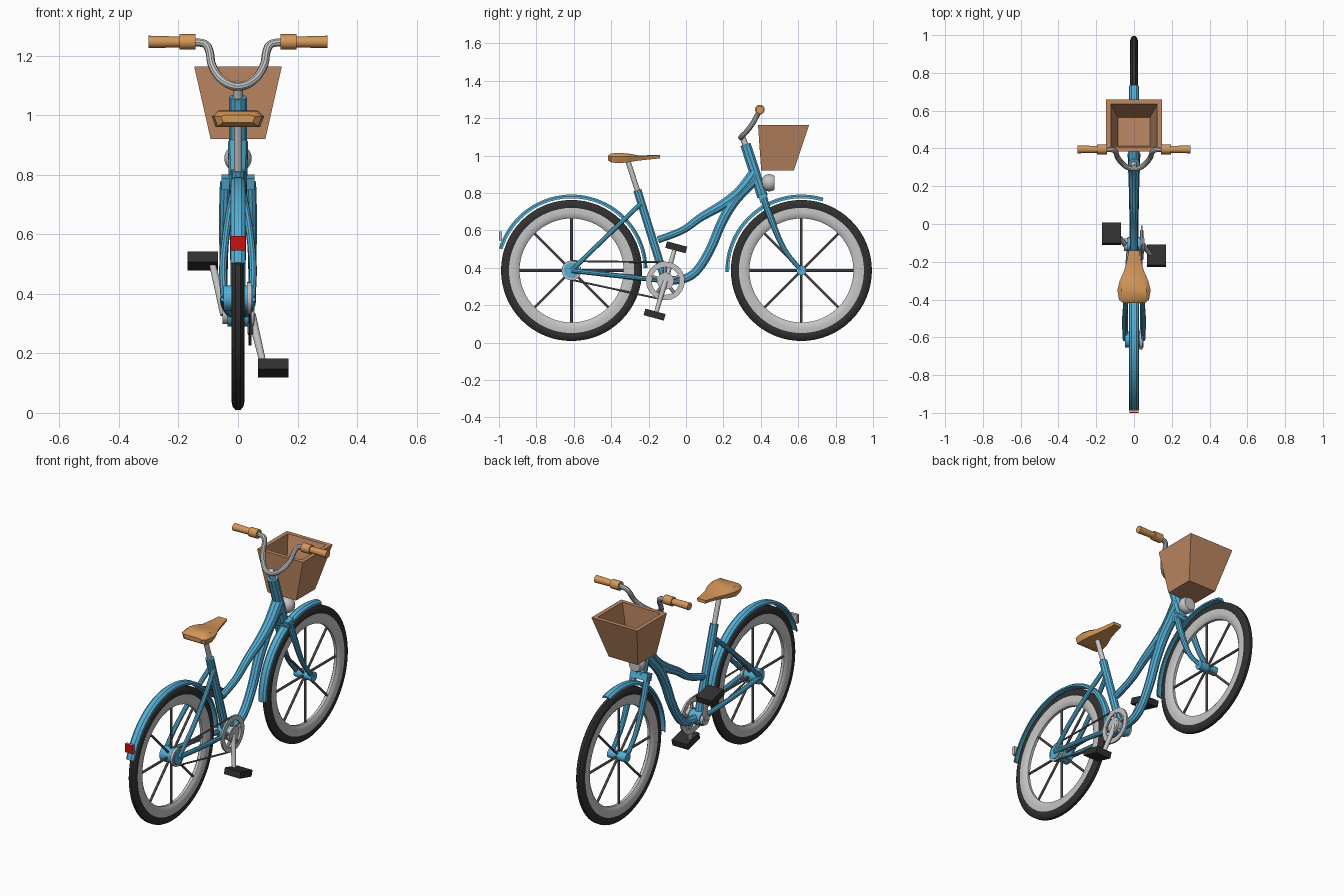
import bpy, bmesh
from math import sin, cos, pi, radians
from mathutils import Vector, Matrix

cube = bpy.data.objects.get("Cube")
if cube:
    bpy.data.objects.remove(cube)


def material(name, r, g, b):
    m = bpy.data.materials.new(name)
    m.use_nodes = True
    m.diffuse_color = (r, g, b, 1)
    m.node_tree.nodes["Principled BSDF"].inputs["Base Color"].default_value = (r, g, b, 1)
    return m


BLUE = material("blue paint", .09, .43, .67)
TAN = material("tan leather", .66, .31, .1)
WICKER = material("basket brown", .52, .25, .125)
SILVER = material("light grey metal", .56, .56, .56)
STEEL = material("dark grey metal", .17, .17, .18)
BLACK = material("black rubber", .03, .03, .03)
RED = material("red reflector", .62, .005, .005)


def add_mesh(name, bm, mat, smooth=True):
    bmesh.ops.recalc_face_normals(bm, faces=bm.faces)
    me = bpy.data.meshes.new(name)
    bm.to_mesh(me)
    bm.free()
    me.materials.append(mat)
    ob = bpy.data.objects.new(name, me)
    bpy.context.collection.objects.link(ob)
    if smooth:
        bpy.ops.object.select_all(action='DESELECT')
        ob.select_set(True)
        bpy.context.view_layer.objects.active = ob
        bpy.ops.object.shade_smooth_by_angle(angle=radians(35))
    return ob


def loft(name, rings, mat, closed=False, smooth=True):
    """Skin a list of equal point rings, capping the ends unless closed."""
    bm = bmesh.new()
    rows = [[bm.verts.new(p) for p in ring] for ring in rings]
    n = len(rows[0])
    pairs = list(zip(rows, rows[1:])) + ([(rows[-1], rows[0])] if closed else [])
    for a, b in pairs:
        for i in range(n):
            j = (i + 1) % n
            bm.faces.new((a[i], a[j], b[j], b[i]))
    if not closed:
        bm.faces.new(rows[0])
        bm.faces.new(rows[-1])
    return add_mesh(name, bm, mat, smooth)


def sweep(name, profile, y, z, mat, start=0, end=360, steps=64):
    """Revolve a closed (x, radius) profile around the x axis through (y, z)."""
    full = end - start == 360
    rings = []
    for k in range(steps if full else steps + 1):
        a = radians(start + (end - start) * k / steps)
        rings.append([(x, y + r * cos(a), z + r * sin(a)) for x, r in profile])
    return loft(name, rings, mat, closed=full)


def rod(name, a, b, r, mat, sides=16, r2=None):
    a, b = Vector(a), Vector(b)
    q = (b - a).to_track_quat('Z', 'Y').to_matrix()
    ring = [q @ Vector((cos(2 * pi * i / sides), sin(2 * pi * i / sides), 0)) for i in range(sides)]
    return loft(name, [[a + p * r for p in ring], [b + p * (r2 or r) for p in ring]], mat)


def tube(name, pts, radii, mat, sub=6):
    """Smooth tube through points, with a radius at each point."""
    pts = [Vector(p) for p in pts]
    if not isinstance(radii, (list, tuple)):
        radii = [radii] * len(pts)
    path = []
    for i in range(len(pts) - 1):
        p0, p1, p2 = pts[max(i - 1, 0)], pts[i], pts[i + 1]
        p3 = pts[min(i + 2, len(pts) - 1)]
        for k in range(sub):
            t = k / sub
            co = .5 * (2 * p1 + (p2 - p0) * t + (2 * p0 - 5 * p1 + 4 * p2 - p3) * t ** 2
                       + (3 * p1 - p0 - 3 * p2 + p3) * t ** 3)
            path.append((co, radii[i] * (1 - t) + radii[i + 1] * t))
    path.append((pts[-1], radii[-1]))
    cu = bpy.data.curves.new(name, 'CURVE')
    cu.dimensions = '3D'
    cu.bevel_depth = 1
    cu.bevel_resolution = 3
    cu.use_fill_caps = True
    sp = cu.splines.new('POLY')
    sp.points.add(len(path) - 1)
    for p, (co, r) in zip(sp.points, path):
        p.co = (*co, 1)
        p.radius = r
    tmp = bpy.data.objects.new(name + " path", cu)
    bpy.context.collection.objects.link(tmp)
    dg = bpy.context.evaluated_depsgraph_get()
    me = bpy.data.meshes.new_from_object(tmp.evaluated_get(dg))
    bpy.data.objects.remove(tmp)
    bm = bmesh.new()
    bm.from_mesh(me)
    bpy.data.meshes.remove(me)
    return add_mesh(name, bm, mat)


def box(name, centre, size, mat, tilt=0):
    bm = bmesh.new()
    m = Matrix.Translation(centre) @ Matrix.Rotation(radians(tilt), 4, 'X') @ Matrix.Diagonal((*size, 1))
    bmesh.ops.create_cube(bm, size=1, matrix=m)
    return add_mesh(name, bm, mat, False)


REAR, FRONT, HUB_Z = -.612, .617, .386

# Wheels: tyre, pale rim, spokes
TYRE = [(-.016, .328), (-.022, .347), (-.018, .365), (-.008, .377), (.008, .377), (.018, .365), (.022, .347), (.016, .328)]
RIM = [(-.008, .278), (-.017, .29), (-.02, .31), (-.018, .335), (.018, .335), (.02, .31), (.017, .29), (.008, .278)]
for side, y in (("rear", REAR), ("front", FRONT)):
    sweep(side + "_tyre", TYRE, y, HUB_Z, BLACK)
    sweep(side + "_rim", RIM, y, HUB_Z, SILVER)
    for k in range(8):
        a = k * pi / 4
        rod(f"{side}_spoke_{k}", (0, y, HUB_Z), (0, y + .285 * cos(a), HUB_Z + .285 * sin(a)), .007, STEEL, 8)

# Hubs and rear sprocket
rod("rear_hub", (-.048, REAR, HUB_Z), (.05, REAR, HUB_Z), .042, BLUE, 24)
rod("rear_sprocket", (.03, REAR, HUB_Z), (.045, REAR, HUB_Z), .053, SILVER, 24)
rod("front_hub", (-.058, FRONT, HUB_Z), (.058, FRONT, HUB_Z), .026, BLUE, 20)

# Mudguards and reflector
GUARD = [(-.026, .386), (-.024, .397), (-.012, .406), (.012, .406), (.024, .397), (.026, .386), (.012, .393), (-.012, .393)]
sweep("rear_mudguard", GUARD, REAR, HUB_Z, BLUE, 2, 163, 40)
sweep("front_mudguard", GUARD, FRONT, HUB_Z, BLUE, 73, 181, 30)
box("reflector_housing", (0, -.99, .57), (.05, .012, .05), SILVER)
box("reflector_lens", (0, -.9975, .57), (.05, .005, .05), RED)

# Frame tubes
BB = (0, -.11, .33)
tube("seat_tube", [(0, -.26, .815), BB], .023, BLUE, 1)
tube("top_tube", [(0, -.15, .55), (0, -.02, .6), (0, .08, .67), (0, .2, .74), (0, .29, .81), (0, .37, .91)],
     [.02, .02, .023, .028, .031, .034], BLUE)
tube("down_tube", [BB, (0, .0, .345), (0, .07, .4), (0, .135, .51), (0, .19, .64), (0, .26, .76), (0, .37, .88)],
     [.024, .024, .025, .026, .027, .03, .034], BLUE)
tube("head_tube", [(0, .318, 1.06), (0, .41, .78)], .03, BLUE, 1)
rod("bottom_bracket_shell", (-.035, *BB[1:]), (.035, *BB[1:]), .04, BLUE, 24)
rod("bottom_bracket_axle", (-.052, *BB[1:]), (.055, *BB[1:]), .032, SILVER, 20)
for s, side in ((-1, "right"), (1, "left")):
    tube("seat_stay_" + side, [(s * .046, REAR, HUB_Z), (s * .05, -.5, .495), (s * .036, -.36, .63), (s * .014, -.24, .745)], .013, BLUE)
    tube("chain_stay_" + side, [(s * .046, REAR, HUB_Z), (s * .044, -.4, .362), (s * .025, -.13, .333)], .014, BLUE)
    tube("fork_leg_" + side, [(s * .042, .415, .775), (s * .046, .455, .66), (s * .048, .525, .5), (s * .048, FRONT, HUB_Z)],
         [.019, .018, .014, .012], BLUE)
box("fork_crown", (0, .413, .775), (.11, .045, .04), BLUE, 17)

# Saddle and post
rod("seat_post", (0, -.255, .8), (0, -.312, .975), .014, SILVER)
SADDLE = [(-.418, .058, .976, 1.0), (-.4, .08, .963, 1.012), (-.35, .088, .96, 1.015), (-.3, .076, .966, 1.01),
          (-.25, .053, .974, 1.0), (-.19, .037, .98, 1.003), (-.14, .028, .985, 1.004)]
loft("saddle", [[(-w * .85, y, lo), (w * .85, y, lo), (w, y, (lo + hi) / 2 + .008), (w * .75, y, hi),
                 (-w * .75, y, hi), (-w, y, (lo + hi) / 2 + .008)] for y, w, lo, hi in SADDLE], TAN)

# Handlebar, stem and grips
rod("stem", (0, .325, 1.04), (0, .297, 1.11), .016, SILVER)
half = [(.035, .3, 1.105), (.066, .325, 1.13), (.088, .355, 1.17), (.096, .38, 1.215), (.113, .393, 1.24), (.16, .395, 1.246)]
bar = [(-x, y, z) for x, y, z in reversed(half)] + [(0, .293, 1.096)] + half
tube("handlebar", bar, .014, SILVER)
for s, side in ((-1, "right"), (1, "left")):
    rod("grip_collar_" + side, (s * .143, .395, 1.246), (s * .196, .395, 1.246), .026, TAN)
    rod("grip_" + side, (s * .19, .395, 1.246), (s * .3, .395, 1.246), .018, TAN, r2=.021)

# Open basket: outer wall, rim, inner wall, floor
def rect(w, y0, y1, z):
    return [(-w, y0, z), (w, y0, z), (w, y1, z), (-w, y1, z)]


loft("basket", [rect(.092, .402, .577, .92), rect(.147, .385, .658, 1.163),
                rect(.123, .408, .634, 1.163), rect(.085, .412, .565, .935)], WICKER, smooth=False)

# Headlamp: domed back with a flat lens
lamp = [(.405, .012), (.41, .028), (.423, .04), (.44, .046), (.46, .045), (.474, .036)]
loft("headlamp", [[(r * cos(i * pi / 12), y, .855 + r * sin(i * pi / 12)) for i in range(24)] for y, r in lamp], SILVER)

# Chainring, cranks, pedals
def band(r0, r1, x0, x1):
    return [(x0, r0), (x1, r0), (x1, r1), (x0, r1)]


sweep("chainring", band(.074, .103, .036, .046), BB[1], BB[2], SILVER, steps=40)
rod("chainring_boss", (.036, *BB[1:]), (.054, *BB[1:]), .045, SILVER, 24)
for k in range(5):
    a = radians(90 + 72 * k)
    rod(f"chainring_arm_{k}", (.041, *BB[1:]), (.041, BB[1] + .08 * cos(a), BB[2] + .08 * sin(a)), .009, SILVER, 8)
for s, side in ((-1, "right"), (1, "left")):
    foot = (s * .088, BB[1] - s * .052, BB[2] - s * .178)
    rod("crank_" + side, (s * .045, *BB[1:]), foot, .015, SILVER, 12, r2=.011)
    rod("pedal_axle_" + side, foot, (s * .12, *foot[1:]), .008, SILVER, 8)
    box("pedal_" + side, (s * .119, BB[1] - s * .058, BB[2] - s * .18), (.102, .112, .036), BLACK, -15)

# Chain runs
rod("chain_upper", (.041, REAR, HUB_Z + .05), (.041, BB[1], BB[2] + .1), .005, STEEL, 8)
rod("chain_lower", (.041, REAR, HUB_Z - .05), (.041, BB[1] - .02, BB[2] - .098), .005, STEEL, 8)
